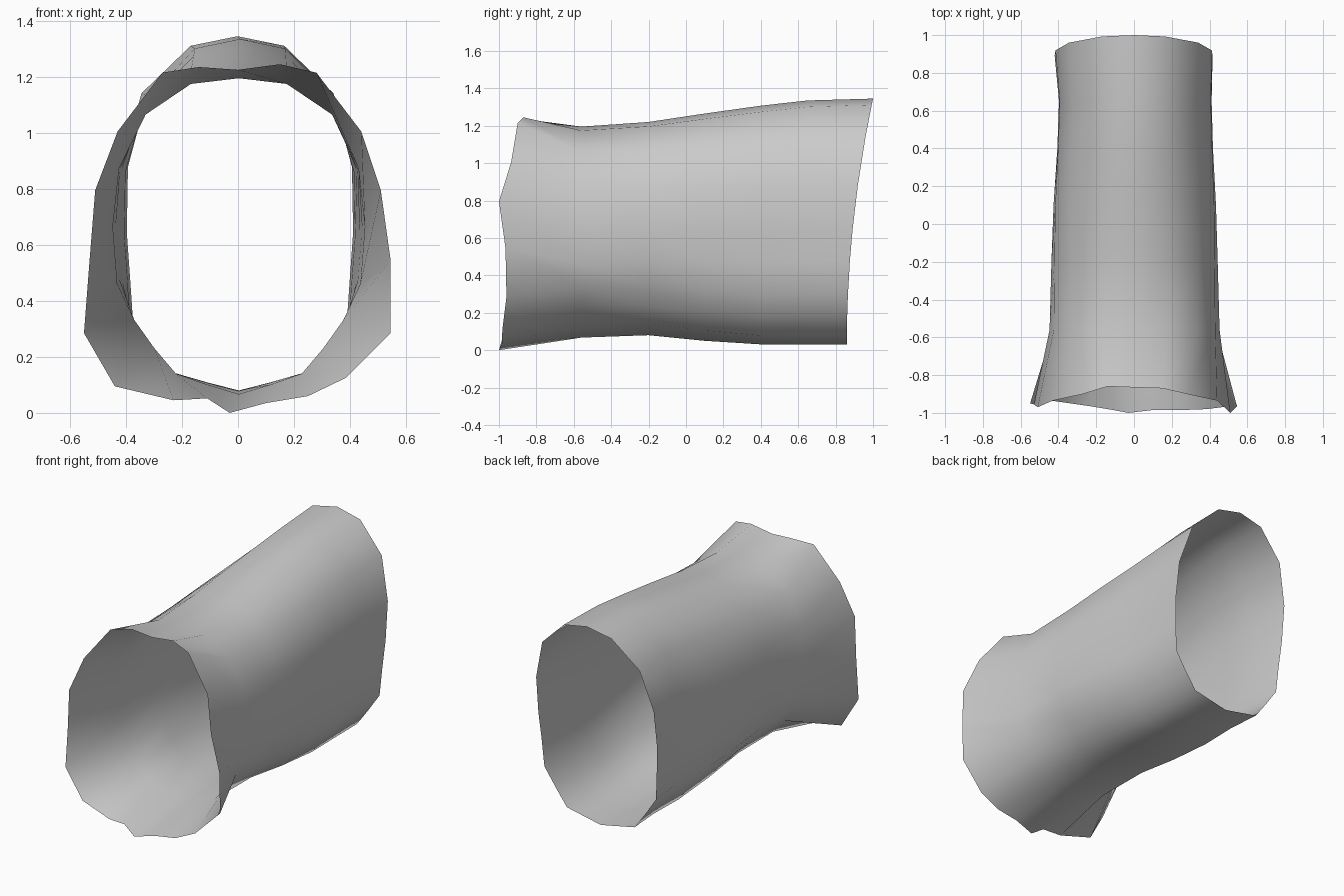
import bpy, bmesh

# Half cross-sections, top to bottom: (fraction of half width, fraction of height)
NECK = [(0, 1), (.38, .982), (.74, .885), (.95, .715), (1, .53), (.965, .35),
        (.83, .235), (.67, .145), (.50, .065), (.25, .03), (0, 0)]
BACK = [(0, 1), (.40, .974), (.82, .845), (.99, .65), (1, .47), (.97, .34),
        (.94, .205), (.76, .12), (.57, .037), (.28, .018), (0, 0)]

# Body stations: y, centre x, half width, bottom z, top z, rim slant, blend to BACK
STATIONS = [(-.56, .003, .45, .072, 1.20, 0, 0), (-.2, .003, .44, .085, 1.225, 0, .35),
            (.1, .004, .43, .055, 1.27, 0, .7), (.4, .006, .412, .036, 1.312, 0, 1),
            (.65, .007, .404, .035, 1.34, 0, 1), (.86, -.002, .418, .035, 1.35, .14, 1)]

# Flared, uneven front rim, clockwise from the top: x, y, z
RIM = [(0, -.865, 1.23), (.15, -.87, 1.25), (.28, -.90, 1.22), (.44, -.935, 1.01),
       (.51, -1, .80), (.545, -.965, .55), (.545, -.96, .29), (.385, -.98, .13),
       (.25, -.985, .065), (.10, -.985, .04), (-.03, -1, .005), (-.11, -.985, .057),
       (-.23, -.965, .05), (-.44, -.935, .10), (-.55, -.95, .29), (-.53, -.955, .55),
       (-.51, -.97, .80), (-.43, -.935, 1.01), (-.27, -.90, 1.22), (-.14, -.86, 1.24)]


def ring(y, cx, w, z0, z1, slant, t):
    half = []
    for (xa, fa), (xb, fb) in zip(NECK, BACK):
        f = fa + (fb - fa) * t
        half.append((w * (xa + (xb - xa) * t), y + slant * f ** 2, z0 + (z1 - z0) * f))
    full = half + [(-x, yy, z) for x, yy, z in half[-2:0:-1]]
    return [(x + cx, yy, z) for x, yy, z in full]


# Open sleeve lofted through all rings
bm = bmesh.new()
loops = [[bm.verts.new(p) for p in r] for r in [RIM] + [ring(*s) for s in STATIONS]]
for a, b in zip(loops, loops[1:]):
    for i in range(len(a)):
        j = (i + 1) % len(a)
        bm.faces.new((a[i], a[j], b[j], b[i])).smooth = True
bmesh.ops.recalc_face_normals(bm, faces=bm.faces)
mesh = bpy.data.meshes.new("sleeve")
bm.to_mesh(mesh)
bm.free()
sleeve = bpy.data.objects.new("sleeve", mesh)
bpy.context.collection.objects.link(sleeve)
# Stand the lowest rim point on the ground
sleeve.location.z = -min(v.co.z for v in mesh.vertices)
